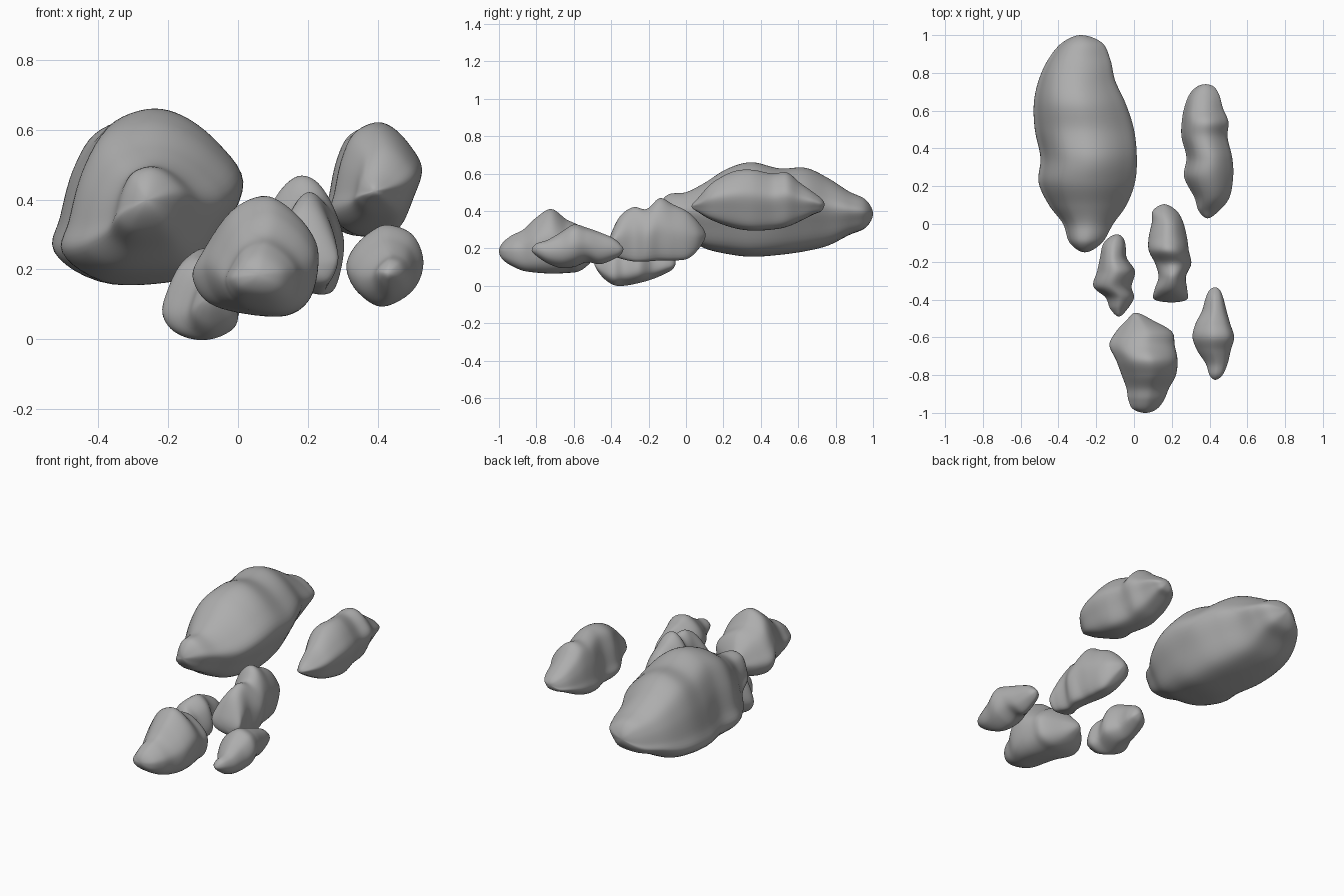
import bpy, bmesh

stone = bpy.data.materials.new("stone grey")
stone.diffuse_color = (0.42, 0.42, 0.42, 1)


def catmull(p0, p1, p2, p3, t):
    return tuple(0.5 * (2 * b + (c - a) * t + (2 * a - 5 * b + 4 * c - d) * t * t
                        + (3 * b - a - 3 * c + d) * t ** 3)
                 for a, b, c, d in zip(p0, p1, p2, p3))


def closed_curve(pts, steps):
    n = len(pts)
    return [catmull(pts[i - 1], pts[i], pts[(i + 1) % n], pts[(i + 2) % n], s / steps)
            for i in range(n) for s in range(steps)]


def unit_section(pts):
    """Smooth closed front profile, scaled to the 0..1 square."""
    c = closed_curve(pts, 5)
    lo = [min(p[k] for p in c) for k in (0, 1)]
    hi = [max(p[k] for p in c) for k in (0, 1)]
    return [tuple((p[k] - lo[k]) / (hi[k] - lo[k]) for k in (0, 1)) for p in c]


def rock(name, profile, stations, steps=7):
    """Loft the front profile along y. Station = y, x min, x max, z min, z max.
    The first and last stations are points; mirrored phantoms round the tips."""
    flip = lambda s: (s[0], s[2], s[1], s[4], s[3])
    ext = [flip(stations[1])] + stations + [flip(stations[-2])]
    rings = [catmull(*ext[i:i + 4], s / steps)
             for i in range(len(stations) - 1) for s in range(steps)][1:]
    sec = unit_section(profile)
    bm = bmesh.new()
    loops = [[bm.verts.new((x0 + u * (x1 - x0), y, z0 + v * (z1 - z0))) for u, v in sec]
             for y, x0, x1, z0, z1 in rings]
    n = len(sec)
    for a, b in zip(loops, loops[1:]):
        for i in range(n):
            j = (i + 1) % n
            bm.faces.new((a[i], a[j], b[j], b[i]))
    for st, loop in ((stations[0], loops[0]), (stations[-1], loops[-1])):
        tip = bm.verts.new((st[1], st[0], st[3]))
        for i in range(n):
            bm.faces.new((tip, loop[i], loop[(i + 1) % n]))
    bmesh.ops.recalc_face_normals(bm, faces=bm.faces[:])
    for f in bm.faces:
        f.smooth = True
    me = bpy.data.meshes.new(name)
    bm.to_mesh(me)
    bm.free()
    me.materials.append(stone)
    ob = bpy.data.objects.new(name, me)
    bpy.context.collection.objects.link(ob)


# Shared profile of the two tall rocks at the back
tall = [(-.53, .24), (-.51, .34), (-.47, .49), (-.4, .61), (-.28, .66), (-.17, .64),
        (-.06, .56), (.015, .45), (-.04, .31), (-.12, .19), (-.25, .155), (-.42, .16)]

rock("large_rock", tall, [
    (-.15, -.26, -.26, .40, .40), (-.1, -.34, -.17, .32, .485), (0, -.375, -.11, .26, .50),
    (.1, -.45, -.04, .20, .55), (.22, -.505, .005, .17, .625), (.35, -.495, .015, .155, .66),
    (.5, -.525, .0, .165, .627), (.64, -.53, -.045, .185, .63), (.76, -.505, -.1, .215, .575),
    (.87, -.455, -.125, .27, .505), (.96, -.38, -.17, .31, .46), (1.0, -.28, -.28, .385, .385)])

rock("back_right_rock", tall, [
    (.03, .39, .39, .425, .425), (.07, .342, .45, .39, .475), (.14, .32, .505, .35, .55),
    (.25, .265, .525, .31, .61), (.35, .278, .52, .295, .62), (.46, .252, .495, .30, .60),
    (.54, .253, .50, .315, .605), (.61, .265, .472, .345, .55), (.68, .29, .452, .38, .50),
    (.725, .33, .425, .40, .465), (.74, .38, .38, .435, .435)])

rock("small_low_rock",
     [(-.215, .08), (-.2, .15), (-.16, .23), (-.1, .26), (-.03, .21), (.005, .11),
      (-.01, .04), (-.1, 0), (-.18, .025)], [
    (-.49, -.08, -.08, .12, .12), (-.45, -.125, -.035, .05, .165), (-.39, -.15, .0, .005, .2),
    (-.33, -.215, -.013, 0, .235), (-.25, -.195, .005, .015, .26), (-.18, -.18, -.038, .035, .235),
    (-.11, -.165, -.045, .065, .2), (-.07, -.13, -.06, .09, .165), (-.055, -.09, -.09, .125, .125)])

rock("middle_rock",
     [(.305, .28), (.29, .37), (.24, .45), (.18, .47), (.12, .42), (.08, .33),
      (.09, .23), (.14, .16), (.22, .13), (.275, .15)], [
    (-.415, .2, .2, .215, .215), (-.4, .108, .28, .165, .28), (-.35, .108, .282, .145, .375),
    (-.28, .13, .275, .13, .42), (-.21, .112, .303, .13, .41), (-.14, .078, .29, .135, .468),
    (-.07, .078, .28, .135, .435), (.01, .095, .26, .145, .395), (.07, .1, .225, .2, .335),
    (.105, .16, .16, .27, .27)])

rock("front_rock",
     [(-.13, .2), (-.1, .28), (-.04, .37), (.05, .41), (.12, .39), (.2, .32),
      (.235, .24), (.21, .12), (.13, .065), (0, .075), (-.09, .115)], [
    (-1.0, .06, .06, .185, .185), (-.98, -.005, .12, .14, .23), (-.93, -.03, .16, .105, .27),
    (-.87, -.04, .185, .08, .30), (-.8, -.065, .222, .07, .365), (-.72, -.095, .23, .065, .41),
    (-.64, -.13, .215, .068, .355), (-.57, -.095, .2, .078, .32), (-.51, -.04, .1, .125, .255),
    (-.47, .01, .01, .19, .19)])

rock("front_right_rock",
     [(.31, .2), (.33, .26), (.38, .31), (.43, .33), (.5, .3), (.53, .22),
      (.5, .14), (.41, .095), (.34, .135)], [
    (-.825, .43, .43, .19, .19), (-.8, .4, .468, .16, .225), (-.74, .38, .495, .12, .245),
    (-.67, .335, .512, .095, .285), (-.6, .31, .53, .1, .327), (-.53, .325, .51, .125, .31),
    (-.46, .36, .49, .115, .285), (-.39, .38, .472, .14, .255), (-.35, .4, .455, .165, .22),
    (-.335, .43, .43, .195, .195)])
